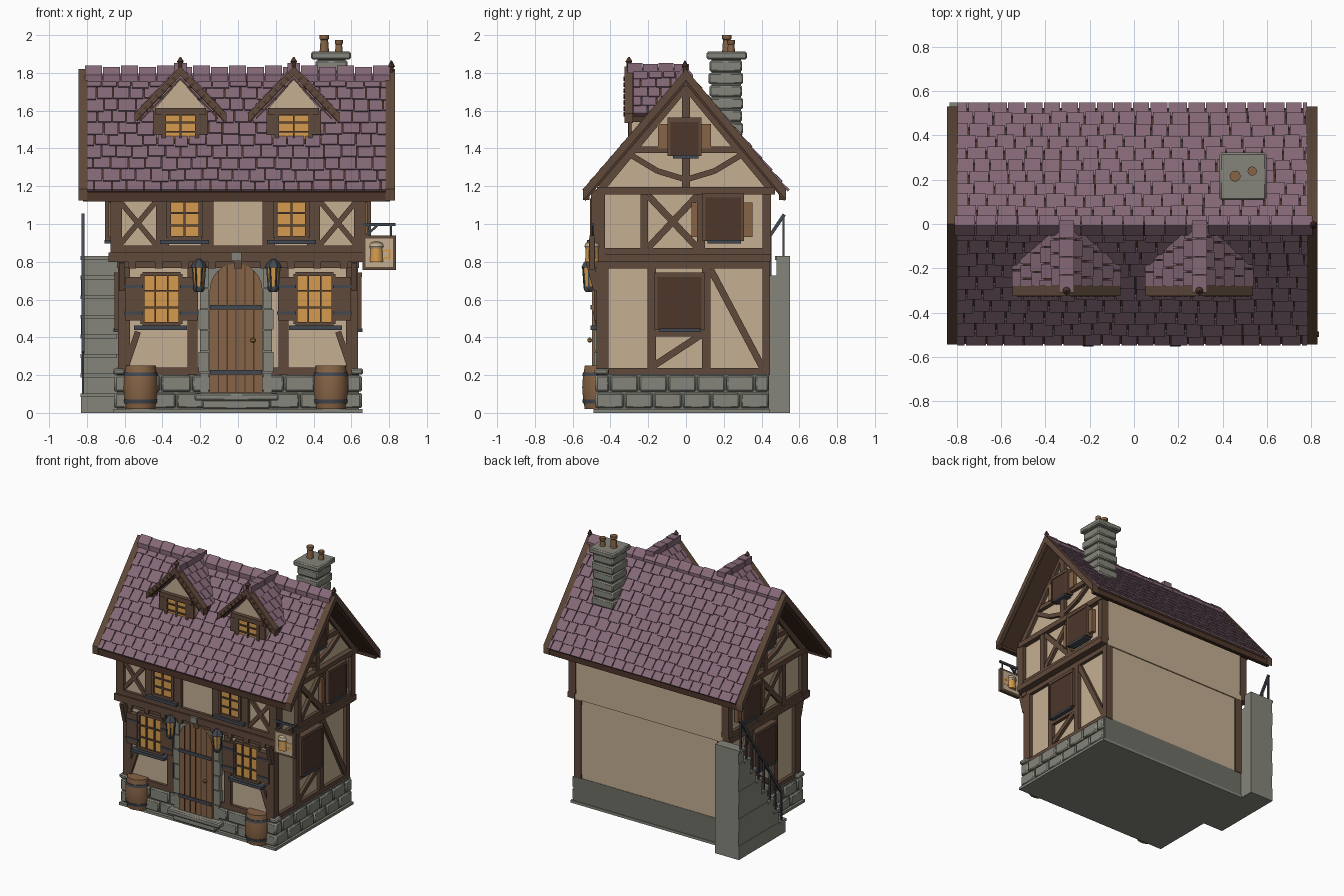
import bpy, bmesh, math, random
from mathutils import Vector as V, Matrix

if "Cube" in bpy.data.objects:
    bpy.data.objects.remove(bpy.data.objects["Cube"])

random.seed(4)
COL = {"plaster": (.56, .43, .29), "timber": (.115, .067, .043), "dark_wood": (.075, .038, .024),
       "wood": (.24, .125, .06), "stone": (.235, .235, .20), "mortar": (.16, .16, .14),
       "roof_tile": (.235, .14, .185), "iron": (.055, .065, .08), "amber": (.66, .33, .075),
       "brass": (.24, .15, .035)}
MAT = {}
for k, c in COL.items():
    MAT[k] = bpy.data.materials.new(k)
    MAT[k].diffuse_color = (*c, 1)
PARTS = {}
X, Y, Z = V((1, 0, 0)), V((0, 1, 0)), V((0, 0, 1))


def part(name, mat):
    return PARTS.setdefault(name, (bmesh.new(), mat))[0]


def obox(name, mat, c, axes, size):
    m = Matrix([a * s for a, s in zip(axes, size)]).transposed().to_4x4()
    bmesh.ops.create_cube(part(name, mat), size=1, matrix=Matrix.Translation(c) @ m)


def box(name, mat, x0, x1, y0, y1, z0, z1):
    obox(name, mat, V((x0 + x1, y0 + y1, z0 + z1)) / 2, (X, Y, Z), (x1 - x0, y1 - y0, z1 - z0))


def beam(name, mat, p, q, w, d, n):
    p, q = V(p), V(q)
    u = (q - p).normalized()
    obox(name, mat, (p + q) / 2, (u, n.cross(u).normalized(), n), ((q - p).length, w, d))


def prism(name, mat, pts, axis, a, b):
    bm = part(name, mat)
    at = lambda p, t: (t, p[0], p[1]) if axis == "x" else (p[0], t, p[1])
    A, B = ([bm.verts.new(at(p, t)) for p in pts] for t in (a, b))
    bm.faces.new(A)
    bm.faces.new(B[::-1])
    for i in range(len(pts)):
        j = (i + 1) % len(pts)
        bm.faces.new((A[i], B[i], B[j], A[j]))


def chevron(name, mat, c, w0, w1, top, low, th, axis, a, b):
    prism(name, mat, [(c - w0, low), (c, top), (c + w1, low), (c + w1, low - th),
                      (c, top - th), (c - w0, low - th)], axis, a, b)


def lathe(name, mat, x, y, prof, n=16):
    bm = part(name, mat)
    rings = [[bm.verts.new((x + r * math.cos(2 * math.pi * i / n), y + r * math.sin(2 * math.pi * i / n), z))
              for i in range(n)] for r, z in prof]
    for a, b in zip(rings, rings[1:]):
        for i in range(n):
            bm.faces.new((a[i], a[(i + 1) % n], b[(i + 1) % n], b[i])).smooth = True
    bm.faces.new(rings[0][::-1])
    bm.faces.new(rings[-1])


def tiles(name, o, A, D, N, a0, a1, L, rows, w):
    step = L / rows
    for r in range(rows):
        a = a0 - (r % 2) * w / 2
        while a < a1 - .01:
            b = a + w * random.uniform(.85, 1.15)
            lo, hi = max(a, a0), min(b, a1)
            ln = step * random.uniform(1.12, 1.32) if r < rows - 1 else step * 1.03
            if hi - lo > .012:
                d = (D + N * .09).normalized()
                c = o + A * (lo + hi) / 2 + D * (r * step + ln / 2) + N * .011
                obox(name, "roof_tile", c, (A, d, A.cross(d)), (hi - lo - .006, ln, .014))
            a = b


def window(name, cx, w, z0, z1, y, cols, rows):
    box(name + "_glass", "amber", cx - w, cx + w, y - .005, y + .02, z0, z1)
    for i in range(cols + 1):
        t, e = cx - w + 2 * w * i / cols, .011 if i in (0, cols) else .005
        box(name + "_bars", "timber", t - e, t + e, y - .016, y + .01, z0, z1)
    for i in range(rows + 1):
        t, e = z0 + (z1 - z0) * i / rows, .011 if i in (0, rows) else .005
        box(name + "_bars", "timber", cx - w, cx + w, y - .015, y + .01, t - e, t + e)


# ground plate, plinth and stone courses
box("ground_plate", "stone", -.66, .66, -.49, .445, 0, .02)
box("plinth", "mortar", -.64, .64, -.465, .44, .01, .205)
for k, (z0, z1) in enumerate(((.025, .105), (.113, .197))):
    for a0, a1, front in ((-.655, .655, True), (-.48, .44, False)):
        n = 8 if front else 6
        st = (a1 - a0) / n
        for i in range(n + k):
            lo, hi = max(a0, a0 + (i - k * .5) * st), min(a1, a0 + (i + 1 - k * .5) * st)
            if front:
                box("plinth_stones", "stone", lo + .004, hi - .004, -.483, -.44, z0, z1)
            else:
                for s in (-1, 1):
                    box("plinth_stones", "stone", *sorted((s * .61, s * .657)), lo + .004, hi - .004, z0, z1)
for s in (-1, 1):
    box("plinth_stones", "stone", *sorted((s * .6, s * .662)), -.485, -.41, .203, .235)

# plaster walls and gables
box("lower_wall", "plaster", -.605, .605, -.45, .437, .2, .82)
box("upper_wall", "plaster", -.645, .645, -.478, .446, .8, 1.185)
prism("gable_wall", "plaster", [(-.46, 1.17), (0, 1.735), (.46, 1.17)], "x", -.64, .64)

# front framing
T = "timber"
F = "front_framing"
box(F, T, -.685, .68, -.512, -.44, .80, .85)
box(F, T, -.64, .64, -.49, -.44, .768, .80)
box(F, T, -.67, .67, -.50, -.46, .85, .885)
box(F, T, -.67, .67, -.50, -.46, 1.125, 1.18)
box(F, T, -.64, .635, -.472, -.44, .2, .24)
for i in range(9):
    x = -.56 + i * .14
    box(F, T, x - .02, x + .02, -.505, -.45, .765, .80)
for s in (-1, 1):
    for n, a, b, y, z0, z1 in ((0, .59, .635, -.474, .2, .8), (0, .215, .268, -.474, .2, .8),
                               (0, .63, .675, -.503, .84, 1.18), (0, .365, .435, -.5, .85, 1.13),
                               (0, .13, .195, -.5, .85, 1.13)):
        box(F, T, *sorted((s * a, s * b)), y, -.43, z0, z1)
    for sg in (-1, 1):
        beam(F, T, (s * .53 - sg * .1, -.486, .885), (s * .53 + sg * .1, -.486, 1.125), .028, .02, Y)
    beam(F, T, (s * .595, -.46, .24), (s * .53, -.46, .43), .032, .022, Y)
    beam(F, T, (s * .615, -.47, .65), (s * .615, -.51, .80), .04, .03, X)
    # front windows, shutters and sills
    window("lower_window", s * .405, .1, .47, .735, -.465, 3, 3)
    window("upper_window", s * .283, .084, .925, 1.125, -.492, 2, 3)
    box("window_sill", "iron", s * .41 - .14, s * .41 + .14, -.505, -.45, .44, .462)
    box("window_sill", "iron", s * .283 - .13, s * .283 + .13, -.525, -.47, .893, .915)
    for e in (-1, 1):
        c = s * .405 + e * .148
        box("front_shutter", "timber", c - .045, c + .045, -.488, -.45, .49, .72)
        for z in (.53, .67):
            box("shutter_hinge", "iron", c - .05, c + .05, -.493, -.48, z - .008, z + .008)
    # lanterns by the door
    x = -.01 + s * .197
    lathe("lantern_glass", "amber", x, -.515, [(.025, .665), (.034, .77)], 6)
    lathe("lantern_frame", "iron", x, -.515, [(.045, .77), (.03, .797), (.008, .815)], 6)
    lathe("lantern_frame", "iron", x, -.515, [(.02, .64), (.03, .655), (.03, .668)], 6)
    for i in range(6):
        c, d = math.cos(i * math.pi / 3), math.sin(i * math.pi / 3)
        beam("lantern_frame", "iron", (x + .026 * c, -.515 + .026 * d, .66), (x + .035 * c, -.515 + .035 * d, .775), .007, .007, V((-d, c, 0)))
    box("lantern_frame", "iron", x - .008, x + .008, -.515, -.45, .78, .795)
    # barrels
    x = .5 * s - .008 * (s < 0) - .008
    lathe("barrel", "wood", x, -.457, [(.08, .02), (.09, .08), (.094, .135), (.09, .19), (.08, .25)], 18)
    for z in (.06, .205):
        lathe("barrel_hoop", "iron", x, -.457, [(.09, z - .01), (.0935, z + .01)] if z < .1 else [(.0935, z - .01), (.09, z + .01)], 18)

# door, stone surround, step
D0 = -.01
box("door_surround", "stone", -.2, .18, -.478, -.43, .1, .80)
for i in range(6):
    for s in (-1, 1):
        a, b = sorted((D0 + s * .145, D0 + s * (.19 + .008 * (i % 2))))
        box("door_surround", "stone", a, b, -.487, -.44, .105 + i * .112, .211 + i * .112)
arch = [(D0 - .14, .105), (D0 + .14, .105)] + [(D0 + .14 * math.cos(t * math.pi / 12), .65 + .14 * math.sin(t * math.pi / 12)) for t in range(13)]
prism("door", "wood", arch, "y", -.497, -.44)
for i in range(1, 6):
    x = D0 - .14 + i * .0467
    zt = .65 + math.sqrt(.14 ** 2 - (x - D0) ** 2)
    box("door_grooves", "dark_wood", x - .003, x + .003, -.4985, -.49, .11, zt - .004)
for z in (.215, .56):
    box("door_hinges", "iron", D0 - .137, D0 + .137, -.505, -.49, z - .012, z + .012)
lathe("door_knob", "brass", .08, -.51, [(.004, .372), (.013, .379), (.013, .391), (.004, .398)], 10)
box("keystone", "stone", D0 - .028, D0 + .028, -.522, -.48, .805, .85)
box("door_step", "stone", -.23, .215, -.535, -.44, .065, .103)
box("door_step", "stone", -.19, .17, -.515, -.44, .02, .07)

# side framing and side windows, same on both ends
S = "side_framing"
for s in (-1, 1):
    def sb(name, mat, out, y0, y1, z0, z1, depth=.06):
        box(name, mat, *sorted((s * (out - depth), s * out)), y0, y1, z0, z1)

    def sd(out, y0, z0, y1, z1, w=.036):
        beam(S, T, (s * (out - .012), y0, z0), (s * (out - .012), y1, z1), w, .024, X)
    for y0, y1 in ((-.472, -.41), (-.205, -.16), (.085, .13), (.405, .445)):
        sb(S, T, .632, y0, y1, .2, .8)
    for z0, z1 in ((.2, .238), (.765, .80), (.405, .435)):
        sb(S, T, .63, *((-.47, .442) if z0 != .405 else (-.18, .1)), z0, z1)
    sb(S, T, .682, -.508, .45, .80, .842)
    sd(.628, .13, .76, .41, .23)
    sd(.628, -.17, .25, .09, .42)
    for y0, y1 in ((-.503, -.47), (-.24, -.2), (.058, .1), (.405, .45)):
        sb(S, T, .674, y0, y1, .84, 1.17)
    sb(S, T, .67, -.5, .448, .84, .872)
    sb(S, T, .682, -.47, .47, 1.155, 1.195)
    sd(.668, -.2, .875, .06, 1.15)
    sd(.668, -.2, 1.15, .06, .875)
    # gable timbers
    sb(S, T, .672, -.02, .02, 1.19, 1.73)
    sb(S, T, .668, -.29, .29, 1.375, 1.41)
    for e in (-1, 1):
        sd(.67, e * .45, 1.19, 0, 1.735, .045)
        sd(.668, 0, 1.235, e * .15, 1.28, .03)
        sd(.668, e * .15, 1.28, e * .3, 1.37, .03)
        sb("side_shutter", "wood", .675, *sorted((e * .08 - .008, e * .14 - .008)), 1.4, 1.53, .03)
    for y0, y1, z0, z1, o in ((-.16, .09, .44, .725, .65), (.095, .3, .91, 1.145, .7), (-.09, .075, 1.36, 1.545, .69)):
        sb("side_window", "dark_wood", o, y0, y1, z0, z1)
        sb("side_window_trim", T, o + .006, y0 - .008, y1 + .008, z1 - .005, z1 + .018)
        sb("side_sill", "iron", o + .008, y0 + .02, y1 - .01, z0 - .012, z0 + .006)
        for e in (y0, y1):
            sb("side_window_trim", T, o + .004, e - .008, e + .008, z0, z1)
    sb("side_shutter", "wood", .685, .305, .352, .93, 1.115, .03)
    sb("side_shutter", "wood", .685, .03, .06, .93, 1.115, .03)

# main roof: boards, tiles, barge boards, ridge
chevron("roof_boards", "dark_wood", 0, .535, .522, 1.785, 1.165, .045, "x", -.82, .805)
ang = math.atan2(.622, .535)
for s in (-1, 1):
    D = V((0, s * math.cos(ang), -math.sin(ang)))
    N = V((0, s * math.sin(ang), math.cos(ang)))
    tiles("roof_tiles", V((0, 0, 1.787)), X, D, N, -.8, .785, .815, 10, .085)
for x0, x1 in ((-.845, -.797), (.782, .83)):
    chevron("barge_board", T, 0, .545, .53, 1.82, 1.185, .06, "x", x0, x1)
for e, y in ((-1, -.53), (1, .505)):
    box("eaves_board", "dark_wood" if e < 0 else T, -.825, .81, y - .012, y + .02, 1.128, 1.17)
for i in range(17):
    x = -.81 + i * .0953
    chevron("ridge_tiles", "roof_tile", -.007, .045, .045, 1.838 - .006 * (i % 2), 1.79, .04, "x", x, x + .091)
lathe("ridge_finial", "dark_wood", .812, -.005, [(.012, 1.77), (.012, 1.825), (.018, 1.835), (.003, 1.865)], 8)

# dormers
b = math.atan2(.25, .235)
for cx in (-.305, .295):
    prism("dormer_wall", "plaster", [(cx - .145, 1.4), (cx + .145, 1.4), (cx + .145, 1.6), (cx, 1.765), (cx - .145, 1.6)], "y", -.285, -.02)
    chevron("dormer_roof", "dark_wood", cx, .23, .23, 1.815, 1.57, .03, "y", -.30, -.005)
    chevron("dormer_barge", T, cx, .243, .243, 1.835, 1.585, .05, "y", -.325, -.28)
    chevron("dormer_barge", "dark_wood", cx, .2, .2, 1.775, 1.565, .012, "y", -.318, -.28)
    for s in (-1, 1):
        D, N = V((s * math.cos(b), 0, -math.sin(b))), V((s * math.sin(b), 0, math.cos(b)))
        tiles("dormer_tiles", V((cx, 0, 1.818)), Y, D, N, -.282, -.01, .335, 5, .075)
        for i in range(7):
            c = V((cx, -.325, 1.805)) + D * (.05 + i * .043)
            obox("dormer_studs", "dark_wood", c, (D, Y, N), (.014, .01, .022))
        box("dormer_frame", T, *sorted((cx + s * .085, cx + s * .145)), -.305, -.25, 1.475, 1.6)
    box("dormer_frame", "dark_wood", cx - .135, cx + .135, -.315, -.25, 1.58, 1.615)
    window("dormer_window", cx, .088, 1.44, 1.585, -.292, 2, 3)
    for i in range(4):
        box("dormer_ridge", "roof_tile", cx - .034, cx + .034, -.31 + i * .082, -.231 + i * .082, 1.8, 1.853 - .005 * (i % 2))
    lathe("dormer_finial", "dark_wood", cx, -.302, [(.012, 1.8), (.012, 1.85), (.018, 1.86), (.003, 1.885)], 8)

# chimney with stone courses, cap and pots
box("chimney_core", "mortar", .42, .57, .135, .29, 1.4, 1.87)
for i in range(7):
    z, e = 1.41 + i * .066, .006 * (i % 2)
    box("chimney_stones", "stone", .41 - e, .58 + e, .125 - e, .297 + e, z, z + .06)
box("chimney_cap", "stone", .387, .598, .108, .322, 1.872, 1.912)
for x, y, r, zt in ((.457, .216, .025, 2.0), (.534, .239, .021, 1.975)):
    lathe("chimney_pot", "wood", x, y, [(r, 1.91), (r * .8, zt - .025), (r, zt - .02), (r, zt)], 12)

# outside stairs and railing on the left end
n = 8
for i in range(n):
    y, h = -.01 + .07 * i, .83 * (i + 1) / n
    box("stairs", "stone", -.83 + .004 * (i % 2), -.63, y, .55, h - .83 / n if i else 0, h)
    box("stair_treads", "stone", -.834, -.64, y - .008, y + .07, h - .02, h)
    box("stair_railing", "iron", -.827, -.815, y + .03, y + .042, h, h + .215)
beam("stair_railing", "iron", (-.821, .03, .32), (-.821, .52, 1.05), .018, .016, X)

# hanging sign with a mug
box("sign_board", T, .658, .836, -.51, -.485, .757, .94)
for y in (-.513, -.486):
    box("sign_face", "plaster", .674, .82, y, y + .004, .773, .924)
lathe("sign_mug", "amber", .733, -.4975, [(.038, .80), (.034, .87)], 14)
lathe("sign_foam", "plaster", .733, -.4975, [(.036, .87), (.041, .88), (.035, .9), (.015, .908)], 14)
for a, c in ((.765, .81), (.765, .81)):
    for z in (.82, .86):
        box("sign_mug", "amber", a, c, -.515, -.48, z - .006, z + .006)
box("sign_mug", "amber", .798, .81, -.515, -.48, .82, .86)
box("sign_bracket", "iron", .66, .835, -.504, -.491, .99, 1.006)
beam("sign_bracket", "iron", (.67, -.497, .93), (.74, -.497, .995), .012, .012, Y)
for x in (.69, .81):
    box("sign_bracket", "iron", x - .004, x + .004, -.502, -.494, .935, .995)

# turn every part into an object
for name, (bm, mat) in PARTS.items():
    bmesh.ops.recalc_face_normals(bm, faces=bm.faces)
    me = bpy.data.meshes.new(name)
    bm.to_mesh(me)
    bm.free()
    me.set_sharp_from_angle(angle=math.radians(40))
    me.materials.append(MAT[mat])
    ob = bpy.data.objects.new(name, me)
    bpy.context.collection.objects.link(ob)
    if name in ("plinth_stones", "chimney_stones", "chimney_cap", "door_step"):
        mod = ob.modifiers.new("soft_edges", "BEVEL")
        mod.width, mod.segments = .008, 1

for m in bpy.data.materials:
    if m.users and not m.is_grease_pencil:
        m.use_nodes = True
        m.node_tree.nodes["Principled BSDF"].inputs["Base Color"].default_value = m.diffuse_color
